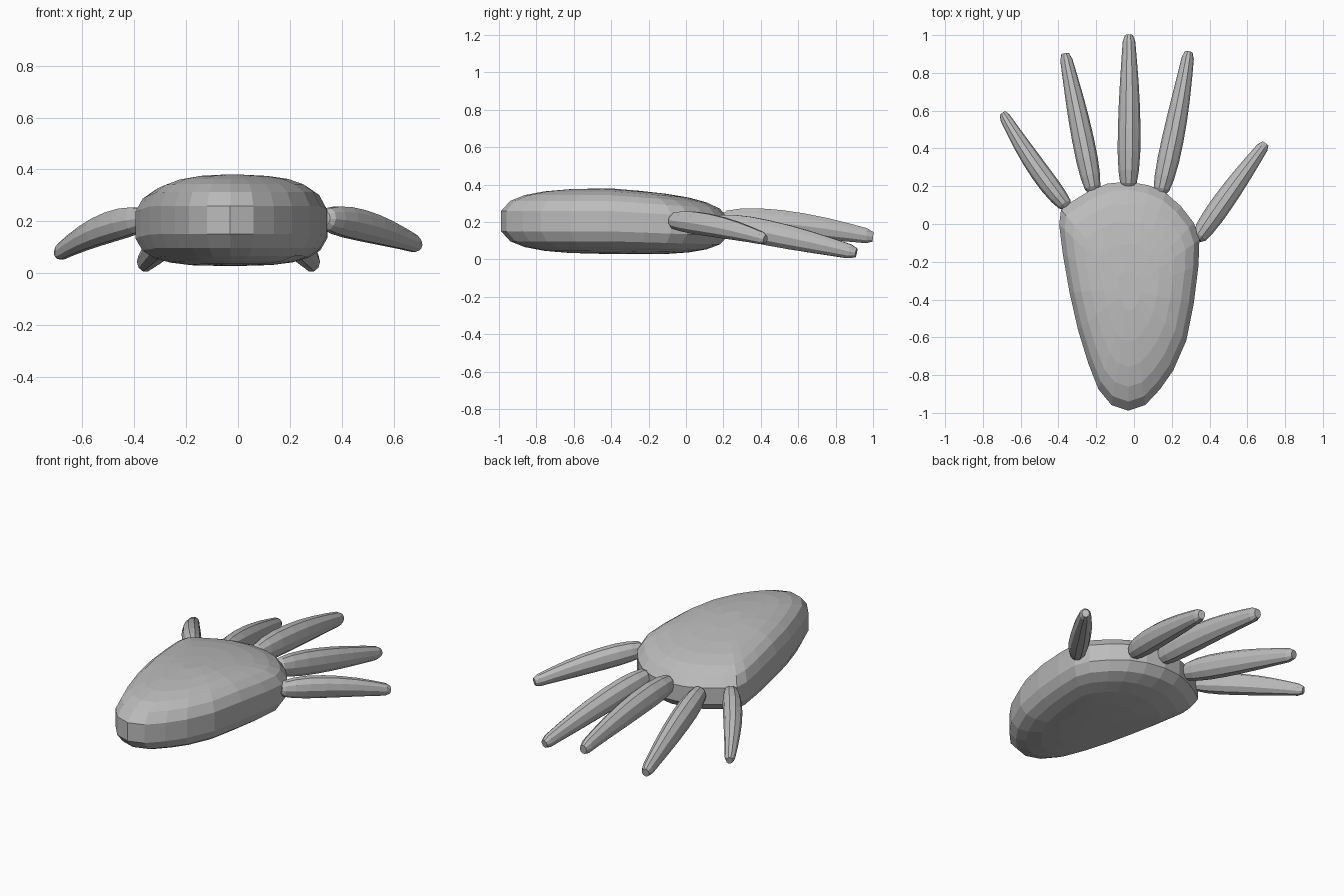
import bpy, bmesh, math
from mathutils import Vector

if "Cube" in bpy.data.objects:
    bpy.data.objects.remove(bpy.data.objects["Cube"])

grey = bpy.data.materials.new("grey")
grey.diffuse_color = (0.5, 0.5, 0.5, 1)
grey.use_nodes = True
grey.node_tree.nodes["Principled BSDF"].inputs["Base Color"].default_value = grey.diffuse_color


def loft(name, rings):
    """Skin closed rings of points and cap both ends."""
    bm = bmesh.new()
    loops = [[bm.verts.new(p) for p in ring] for ring in rings]
    n = len(loops[0])
    for a, b in zip(loops, loops[1:]):
        for i in range(n):
            j = (i + 1) % n
            bm.faces.new((a[i], a[j], b[j], b[i]))
    bm.faces.new(loops[0][::-1])
    bm.faces.new(loops[-1])
    bmesh.ops.recalc_face_normals(bm, faces=bm.faces)
    mesh = bpy.data.meshes.new(name)
    bm.to_mesh(mesh)
    bm.free()
    mesh.materials.append(grey)
    obj = bpy.data.objects.new(name, mesh)
    bpy.context.collection.objects.link(obj)
    return obj


# Palm: rounded slab swept from a top-view outline
outline = [(-0.03, -0.995), (0.06, -0.965), (0.14, -0.88), (0.21, -0.78), (0.28, -0.62),
           (0.32, -0.42), (0.345, -0.22), (0.35, -0.08), (0.32, 0.01), (0.25, 0.10),
           (0.17, 0.17), (0.08, 0.21), (-0.03, 0.23), (-0.14, 0.22), (-0.24, 0.18),
           (-0.33, 0.125), (-0.39, 0.08), (-0.4, 0.0), (-0.38, -0.16), (-0.345, -0.36),
           (-0.3, -0.56), (-0.245, -0.74), (-0.19, -0.88), (-0.12, -0.965)]
cx, cy = -0.025, -0.35


def palm_ring(angle):
    s = max(math.cos(angle), 0.0) ** (2 / 3)
    f = math.copysign(abs(math.sin(angle)) ** (2 / 3), angle)
    ring = []
    for x, y in outline:
        px, py = cx + (x - cx) * s, cy + (y - cy) * s
        t = max(0, (py + 0.4) / 0.6)          # thinner and lower towards the fingers
        ring.append((px, py, 0.205 - 0.03 * t + f * (0.175 - 0.02 * t)))
    return ring


loft("palm", [palm_ring(math.radians(a))
              for a in (-86, -74, -60, -45, -29, -10, 10, 29, 45, 60, 74, 86)])

# Fingers: tapered tubes along a gently bent path
stations = [(0, 0.45), (0.03, 0.72), (0.12, 0.9), (0.25, 1), (0.4, 1), (0.55, 0.94),
            (0.7, 0.83), (0.85, 0.68), (0.96, 0.56), (1, 0.36)]


def finger(name, base, middle, tip, half_width, half_height):
    base, middle, tip = Vector(base), Vector(middle), Vector(tip)
    along = (tip - base).normalized()
    side = along.cross(Vector((0, 0, 1))).normalized()
    up = side.cross(along)
    rings = []
    for t, r in stations:
        c = (base * (2 * (t - 0.5) * (t - 1)) + middle * (4 * t * (1 - t))
             + tip * (2 * t * (t - 0.5)))
        rings.append([c + side * (math.cos(k * math.pi / 5) * half_width * r)
                      + up * (math.sin(k * math.pi / 5) * half_height * r)
                      for k in range(10)])
    loft(name, rings)


finger("little_finger", (-0.355, 0.09, 0.21), (-0.53, 0.32, 0.165), (-0.695, 0.585, 0.075), 0.052, 0.06)
finger("ring_finger", (-0.215, 0.17, 0.195), (-0.285, 0.52, 0.125), (-0.365, 0.90, 0.035), 0.058, 0.07)
finger("middle_finger", (-0.03, 0.19, 0.21), (-0.025, 0.58, 0.185), (-0.027, 1.0, 0.12), 0.06, 0.075)
finger("index_finger", (0.14, 0.16, 0.195), (0.22, 0.52, 0.125), (0.29, 0.91, 0.035), 0.058, 0.07)
finger("thumb", (0.335, -0.08, 0.21), (0.51, 0.17, 0.175), (0.695, 0.425, 0.108), 0.056, 0.062)
